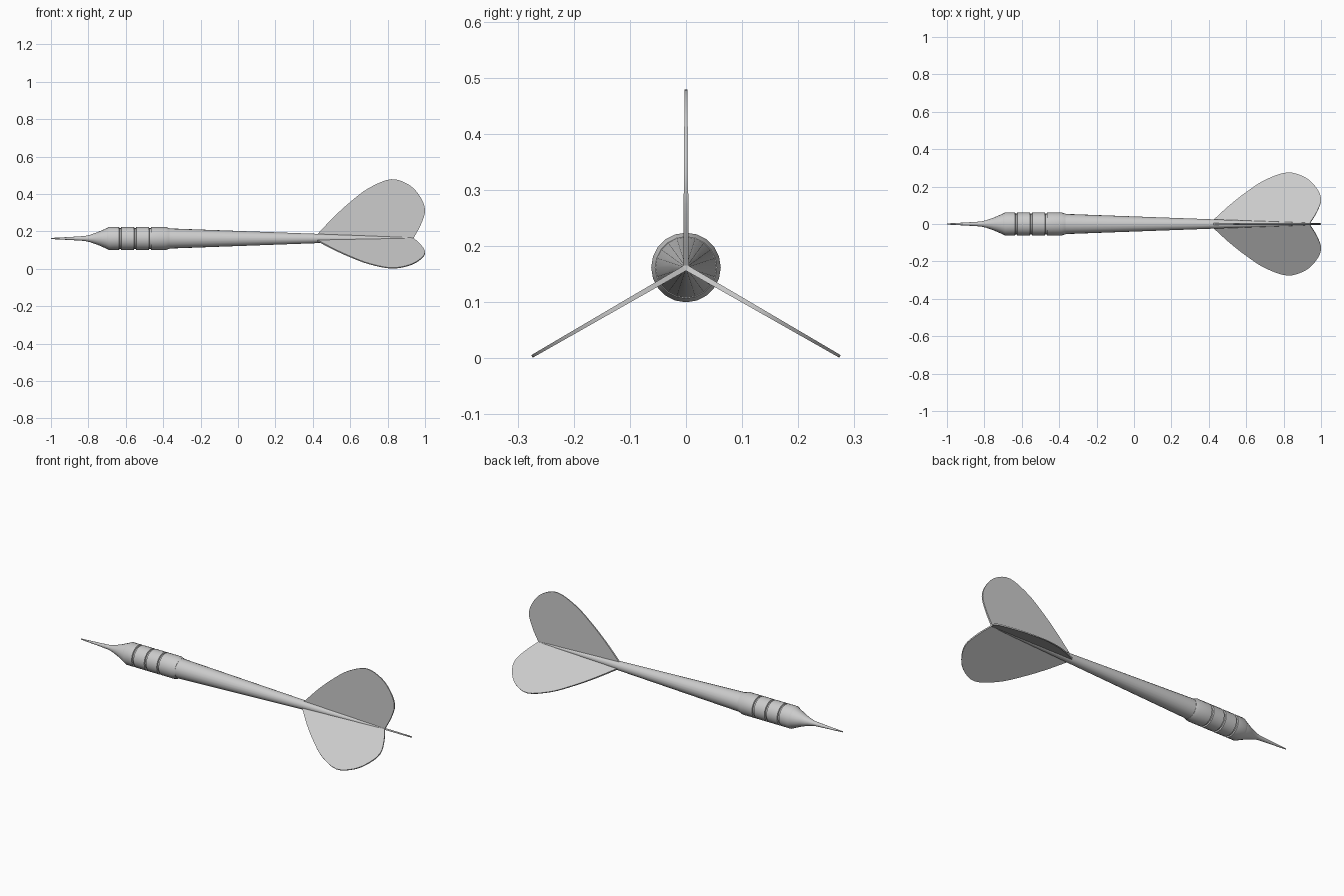
import bpy, bmesh, math
from mathutils import Matrix, Vector

if "Cube" in bpy.data.objects:
    bpy.data.objects.remove(bpy.data.objects["Cube"])

SIDES = 20
AXIS_Z = 0.162


def finish(bm, name, angle=30):
    bmesh.ops.recalc_face_normals(bm, faces=bm.faces)
    me = bpy.data.meshes.new(name)
    bm.to_mesh(me)
    bm.free()
    ob = bpy.data.objects.new(name, me)
    ob.location.z = AXIS_Z
    bpy.context.collection.objects.link(ob)
    bpy.ops.object.select_all(action='DESELECT')
    ob.select_set(True)
    bpy.context.view_layer.objects.active = ob
    bpy.ops.object.shade_smooth_by_angle(angle=math.radians(angle))
    return ob


def lathe(name, profile):
    """Turn (x, radius) points around the x axis, with closed ends."""
    bm = bmesh.new()
    rings = []
    for x, r in profile:
        rings.append([bm.verts.new((x, r * math.sin(2 * math.pi * i / SIDES),
                                    r * math.cos(2 * math.pi * i / SIDES)))
                      for i in range(SIDES)])
    for a, b in zip(rings, rings[1:]):
        for i in range(SIDES):
            j = (i + 1) % SIDES
            bm.faces.new((a[i], a[j], b[j], b[i]))
    bm.faces.new(rings[0])
    bm.faces.new(rings[-1])
    return finish(bm, name)


def smooth_path(pts, steps=4):
    """Catmull-Rom curve through the points."""
    p = [Vector(q) for q in pts]
    p = [2 * p[0] - p[1]] + p + [2 * p[-1] - p[-2]]
    out = []
    for a, b, c, d in zip(p, p[1:], p[2:], p[3:]):
        for k in range(steps):
            t = k / steps
            out.append(0.5 * (2 * b + (c - a) * t + (2 * a - 5 * b + 4 * c - d) * t ** 2
                              + (3 * b - a - 3 * c + d) * t ** 3))
    return out + [p[-2]]


# Needle point flaring into the nose
lathe("point", [(-1.0, 0.003), (-0.9, 0.008), (-0.82, 0.013), (-0.79, 0.020),
                (-0.75, 0.034), (-0.70, 0.056), (-0.685, 0.056)])

# Barrel with grip grooves
R, G, W = 0.062, 0.055, 0.006
barrel = [(-0.702, 0.055), (-0.688, R)]
for gx in (-0.63, -0.55, -0.47):
    barrel += [(gx - W, R), (gx - W + 0.002, G), (gx + W - 0.002, G), (gx + W, R)]
barrel += [(-0.388, R), (-0.365, 0.055)]
lathe("barrel", barrel)

# Long tapered shaft
lathe("shaft", [(-0.37, 0.054), (0.42, 0.025), (0.94, 0.006)])

# Three flights, thinner toward the outer edge
outline = smooth_path([(0.42, 0.018), (0.51, 0.113), (0.60, 0.195), (0.70, 0.27),
                       (0.82, 0.317), (0.917, 0.285), (0.976, 0.22), (1.0, 0.15),
                       (0.978, 0.075), (0.938, 0.0)])
outline.append(Vector((0.42, 0.0)))
for n in range(3):
    bm = bmesh.new()
    left, right = [[bm.verts.new((x, s * (0.005 - 0.0075 * r), r)) for x, r in outline]
                   for s in (-1, 1)]
    bm.faces.new(left)
    bm.faces.new(right[::-1])
    for i in range(len(outline)):
        j = (i + 1) % len(outline)
        bm.faces.new((left[i], left[j], right[j], right[i]))
    bm.transform(Matrix.Rotation(n * 2 * math.pi / 3, 4, 'X'))
    finish(bm, f"flight_{n + 1}")
